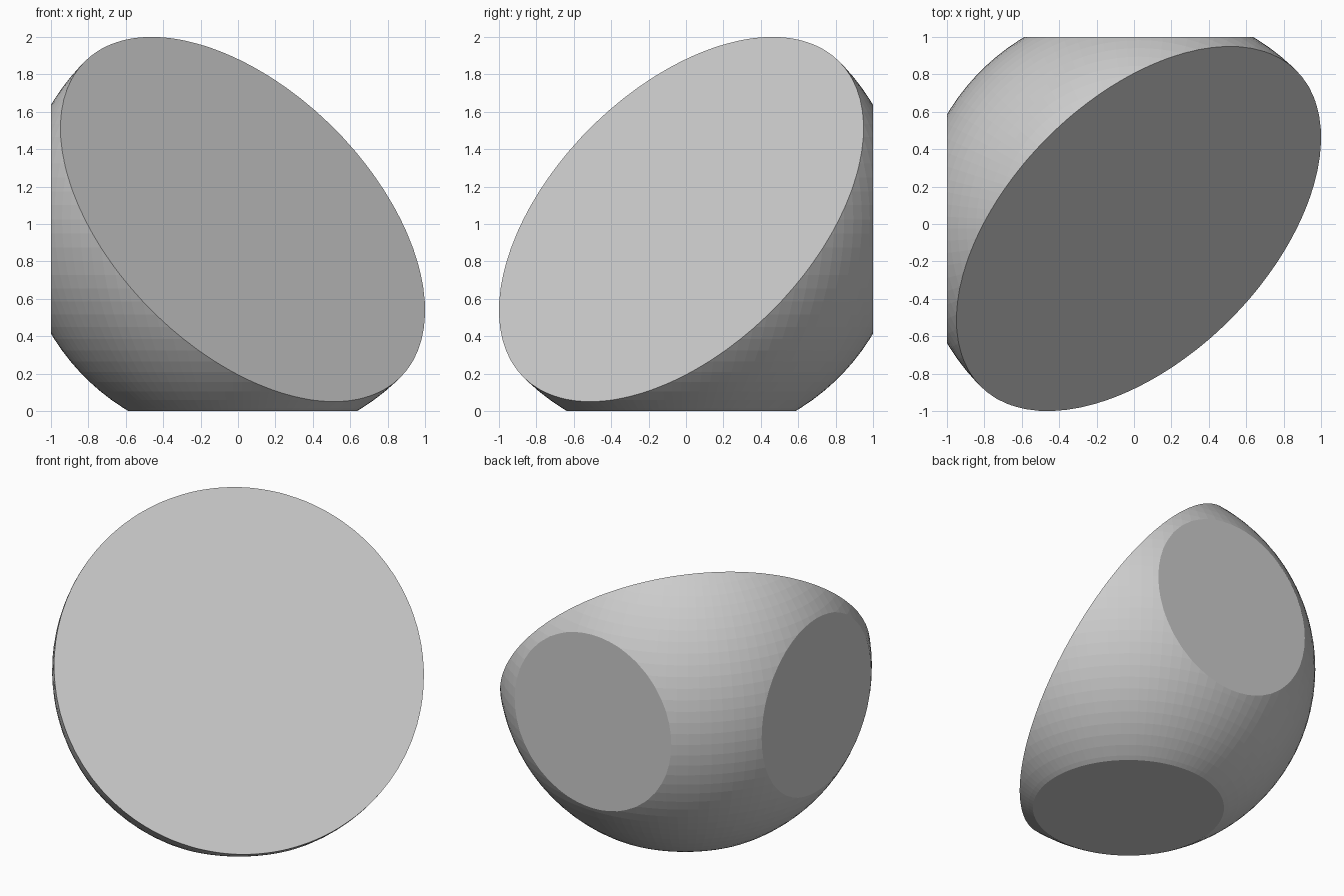
import bpy
import bmesh
from mathutils import Vector

cube = bpy.data.objects.get("Cube")
if cube:
    bpy.data.objects.remove(cube, do_unlink=True)

# Plain grey material
grey = bpy.data.materials.new("light_grey")
grey.use_nodes = True
colour = (0.6, 0.6, 0.6, 1.0)
grey.diffuse_color = colour
grey.node_tree.nodes["Principled BSDF"].inputs["Base Color"].default_value = colour

RADIUS = 1.194
OFFSET = 0.0253
centre = Vector((OFFSET, -OFFSET, 1 + OFFSET))

# Faceted ball
bm = bmesh.new()
bmesh.ops.create_uvsphere(bm, u_segments=100, v_segments=50, radius=RADIUS)
bmesh.ops.translate(bm, verts=bm.verts[:], vec=centre)


def slice_flat(point, normal):
    """Cut away everything beyond the plane and cap the opening."""
    bmesh.ops.bisect_plane(
        bm, geom=bm.verts[:] + bm.edges[:] + bm.faces[:], dist=1e-5,
        plane_co=point, plane_no=normal, clear_outer=True)
    rim = [e for e in bm.edges if e.is_boundary]
    bmesh.ops.holes_fill(bm, edges=rim, sides=0)


# Large slanted face through the ball's centre
slice_flat(centre, Vector((1, -1, 1)).normalized())

# Three round flats: left-hand wall, back and base
for point, normal in (((-1, 0, 0), (-1, 0, 0)),
                      ((0, 1, 0), (0, 1, 0)),
                      ((0, 0, 0), (0, 0, -1))):
    slice_flat(Vector(point), Vector(normal))

bmesh.ops.recalc_face_normals(bm, faces=bm.faces[:])
mesh = bpy.data.meshes.new("cut_hemisphere")
bm.to_mesh(mesh)
bm.free()
mesh.materials.append(grey)
body = bpy.data.objects.new("cut_hemisphere", mesh)
bpy.context.collection.objects.link(body)
